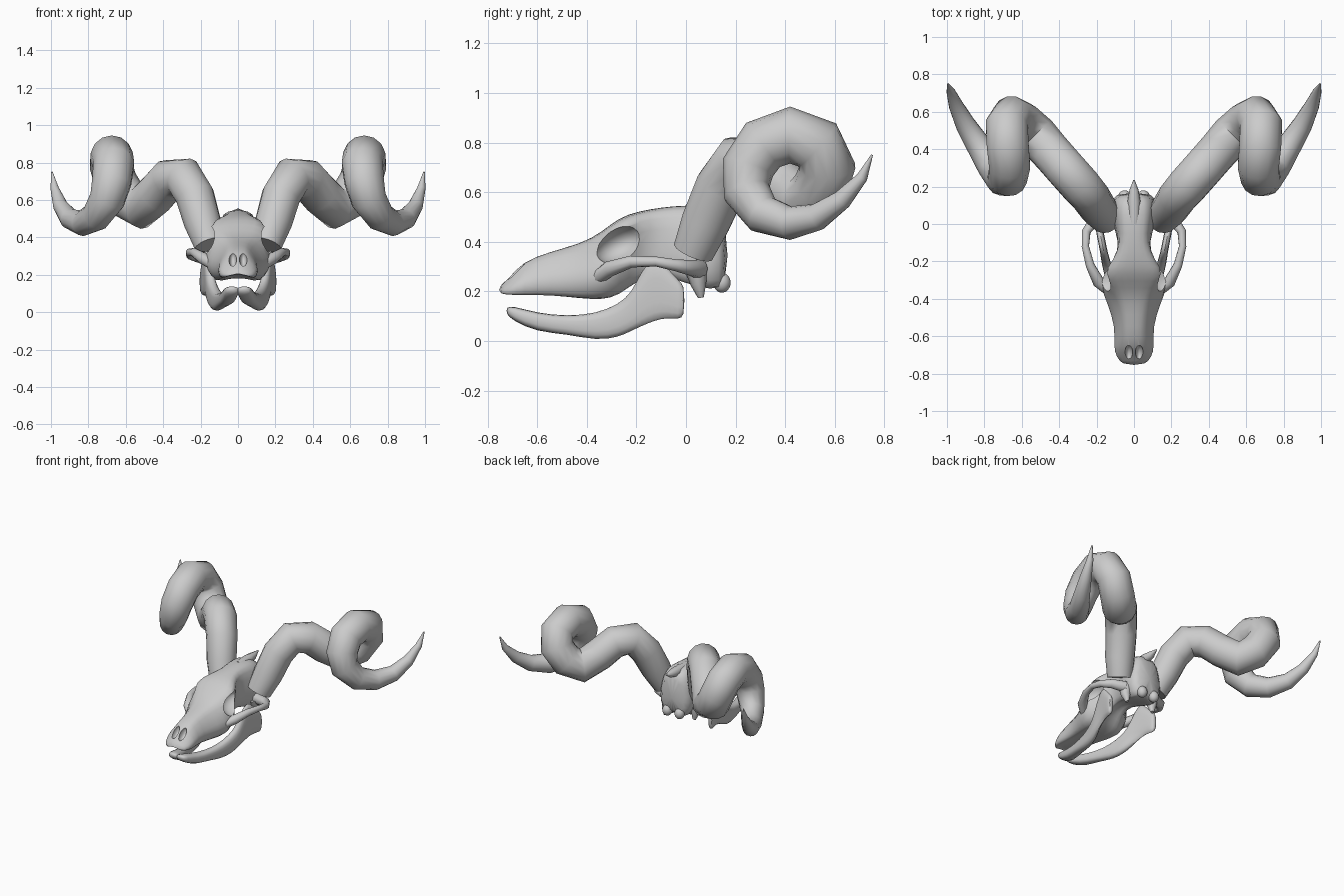
import bpy, bmesh
from math import sin, cos, pi, radians
from mathutils import Vector

cube = bpy.data.objects.get("Cube")
if cube:
    bpy.data.objects.remove(cube, do_unlink=True)

bone = bpy.data.materials.new("bone grey")
bone.use_nodes = True
colour = (0.6, 0.6, 0.6, 1)
bone.diffuse_color = colour
bone.node_tree.nodes["Principled BSDF"].inputs["Base Color"].default_value = colour


def activate(obj):
    bpy.ops.object.select_all(action='DESELECT')
    obj.select_set(True)
    bpy.context.view_layer.objects.active = obj


def loft(name, rings):
    """Skin a list of equal point rings and cap both ends."""
    bm = bmesh.new()
    loops = [[bm.verts.new(p) for p in ring] for ring in rings]
    count = len(rings[0])
    for a, b in zip(loops, loops[1:]):
        for i in range(count):
            j = (i + 1) % count
            bm.faces.new((a[i], a[j], b[j], b[i]))
    bm.faces.new(loops[0])
    bm.faces.new(loops[-1])
    bmesh.ops.recalc_face_normals(bm, faces=bm.faces)
    mesh = bpy.data.meshes.new(name)
    bm.to_mesh(mesh)
    bm.free()
    mesh.materials.append(bone)
    obj = bpy.data.objects.new(name, mesh)
    bpy.context.collection.objects.link(obj)
    return obj


def tube(name, path, sides=14):
    """Tapered tube along (x, y, z, radius) points given in hundredths."""
    points = [Vector(p[:3]) / 100 for p in path]
    last = len(points) - 1
    tangents = [(points[min(i + 1, last)] - points[max(i - 1, 0)]).normalized()
                for i in range(last + 1)]
    normal = tangents[0].orthogonal().normalized()
    rings = []
    for i, (p, t) in enumerate(zip(points, tangents)):
        if i:
            normal = tangents[i - 1].rotation_difference(t) @ normal
        side = t.cross(normal)
        r = path[i][3] / 100
        rings.append([p + (normal * cos(2 * pi * k / sides)
                           + side * sin(2 * pi * k / sides)) * r
                      for k in range(sides)])
    return loft(name, rings)


def finish(obj, mirrored=False, subdivide=False, cutters=()):
    """Apply modifiers, then smooth while keeping hard edges."""
    activate(obj)
    if subdivide:
        obj.modifiers.new("Subdivision", 'SUBSURF').levels = 1
    for cutter in cutters:
        mod = obj.modifiers.new("Cut", 'BOOLEAN')
        mod.operation = 'DIFFERENCE'
        mod.solver = 'EXACT'
        mod.object = cutter
    if mirrored:
        obj.modifiers.new("Mirror", 'MIRROR').use_mirror_merge = False
    for mod in list(obj.modifiers):
        bpy.ops.object.modifier_apply(modifier=mod.name)
    bpy.ops.object.shade_smooth_by_angle(angle=radians(48))
    for cutter in cutters:
        bpy.data.objects.remove(cutter, do_unlink=True)


def ellipsoid(name, location, scale, tilt=0):
    bpy.ops.mesh.primitive_uv_sphere_add(segments=20, ring_count=12, location=location,
                                         rotation=(radians(tilt), 0, 0))
    obj = bpy.context.object
    obj.name = name
    obj.scale = scale
    bpy.ops.object.transform_apply(location=True, rotation=True, scale=True)
    obj.data.materials.append(bone)
    return obj


# Cranium and snout: y, top, bottom, brow width, cheek width, palate width
skull_stations = [
    (-75.5, 22, 18.5, 3, 6, 6), (-71, 25.5, 18, 5, 9.5, 9),
    (-66, 32, 17.5, 6, 11, 9.5), (-55, 36, 17.5, 6, 10, 8.5),
    (-42, 39.5, 16, 8, 14.5, 11), (-34, 44, 15.5, 13, 18, 12),
    (-27, 50, 17, 18.5, 17, 10), (-19, 52.5, 24, 12, 9, 6),
    (-10, 54, 26, 7.5, 8, 6), (0, 55, 22, 9, 11.5, 9),
    (10, 54.5, 19.5, 10, 13, 9), (17, 51, 20, 8, 11, 7)]


def skull_ring(y, top, bottom, brow, cheek, palate):
    h = top - bottom
    half = [(0, top), (brow * .6, top - h * .02), (brow, top - h * .1),
            (cheek, bottom + h * .5), (cheek, bottom + h * .25),
            (palate, bottom), (palate * .5, bottom + 2), (0, bottom + 2.5)]
    full = half + [(-x, z) for x, z in half[-2:0:-1]]
    return [Vector((x, y, z)) / 100 for x, z in full]


skull = loft("skull", [skull_ring(*s) for s in skull_stations])

# Eye sockets and nostrils are carved out
holes = []
for side in (-1, 1):
    holes.append(ellipsoid("socket_cutter", (side * .18, -.265, .39), (.11, .11, .07), 25))
    holes.append(ellipsoid("nostril_cutter", (side * .028, -.69, .285), (.021, .05, .04), 40))
for hole in holes:
    hole.hide_render = True
finish(skull, subdivide=True, cutters=holes)

# Lower jaw: y, top, bottom, distance from the middle, half thickness
jaw_stations = [
    (-72.5, 13.5, 11, 3, 3), (-70, 14.5, 8, 3.5, 4), (-60, 11.5, 3.3, 5.5, 4),
    (-48, 10.3, 2.5, 8.5, 3.2), (-36, 11.5, -.3, 11, 3), (-27, 15.5, 1, 13, 2.8),
    (-22, 20, 3.5, 14.5, 2.6), (-18, 29, 5, 15.5, 2.2), (-13, 36, 7, 16.5, 2),
    (-8, 31, 8.5, 17.5, 2), (-3, 25, 8, 18.5, 2), (-.5, 23, 9.5, 19, 1.6)]


def jaw_ring(y, top, bottom, x, t):
    h = top - bottom
    section = [(0, top), (t, top - h * .12), (t, top - h * .5), (t, bottom + h * .12),
               (0, bottom), (-t, bottom + h * .12), (-t, top - h * .5), (-t, top - h * .12)]
    return [Vector((x + dx, y, z)) / 100 for dx, z in section]


finish(loft("lower_jaw", [jaw_ring(*s) for s in jaw_stations]), mirrored=True, subdivide=True)

# Cheek arches, curving out from below the sockets to the ear region
arch = [(14, -35, 26, 3), (19, -31, 29, 3.2), (23.5, -22, 32, 2.4), (26, -12, 32, 2),
        (25.5, -4, 30.5, 2.4), (21, 2, 29.5, 3.2), (12, 5, 29, 4)]
finish(tube("cheek_arches", arch, 10), mirrored=True)

# Bony processes under the ear and the joint knobs at the back
process = [(11, 4, 29, 4.5), (11.5, 5, 23, 3.2), (11, 6, 17.5, 1.2)]
finish(tube("ear_processes", process, 8), mirrored=True)
finish(ellipsoid("neck_joints", (.05, .145, .235), (.035, .035, .04)), mirrored=True)

# Pointed crest at the back of the crown
crest = [(0, 0, 52, 3), (0, 12, 52, 3.5), (0, 18, 52.5, 2.5), (0, 23.5, 54, .4)]
finish(tube("crown_crest", crest, 8))

# Spiral horns
horn = [
    (15, 3, 36, 8.5), (19, 8, 48, 10), (23, 14, 62, 10.5), (29, 21, 72, 11),
    (37, 30, 71, 11), (44, 38, 63, 11), (52, 47, 56, 11.5), (60, 54, 61, 11.5),
    (65.5, 57, 70, 11.5), (68, 53, 79, 11.5), (67.5, 42, 83, 11.5),
    (66.5, 31, 79, 11.2), (67.5, 25, 70, 10.7), (70, 24.5, 60, 9.6), (76, 31, 51, 8),
    (83, 42, 47.5, 6.8), (90, 53, 50, 5.5), (95, 63, 57, 4), (98, 71, 66, 2.3),
    (99.5, 75, 75, .4)]
finish(tube("horns", horn), mirrored=True)
